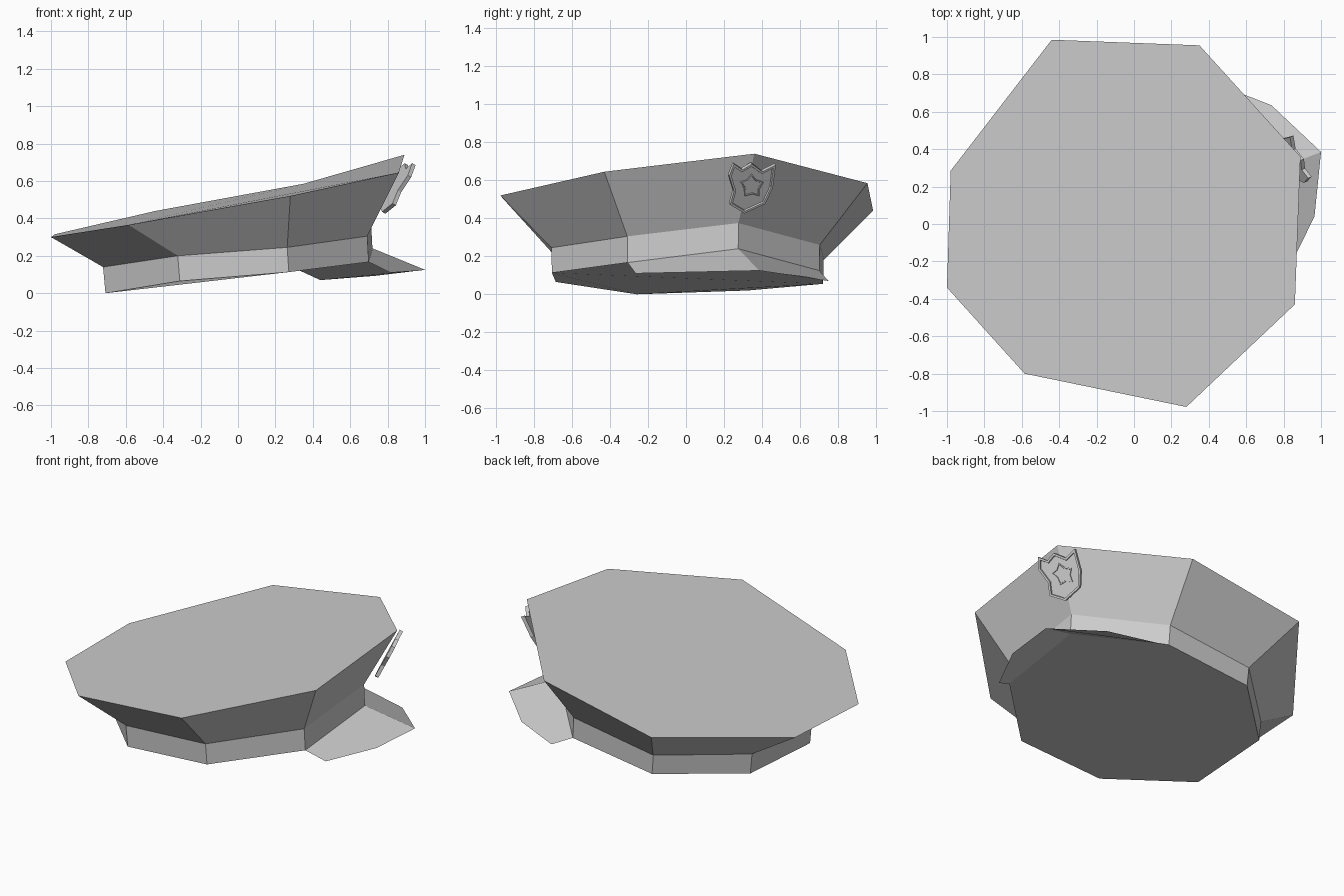
import bpy, bmesh, math
from mathutils import Vector

# Remove the default cube
cube = bpy.data.objects.get("Cube")
if cube:
    bpy.data.objects.remove(cube, do_unlink=True)

# Single grey material
GREY = (0.6, 0.6, 0.6, 1.0)
grey = bpy.data.materials.new("plain_grey")
grey.use_nodes = True
grey.diffuse_color = GREY
grey.node_tree.nodes["Principled BSDF"].inputs["Base Color"].default_value = GREY


def finish(name, bm, closed=True):
    """Turn a bmesh into a named flat-shaded object."""
    if closed:
        bmesh.ops.recalc_face_normals(bm, faces=bm.faces)
    mesh = bpy.data.meshes.new(name)
    bm.to_mesh(mesh)
    bm.free()
    mesh.materials.append(grey)
    obj = bpy.data.objects.new(name, mesh)
    bpy.context.scene.collection.objects.link(obj)
    return obj


def bridge(bm, low, high):
    """Join two rings with quads."""
    n = len(low)
    for i in range(n):
        j = (i + 1) % n
        bm.faces.new((low[i], low[j], high[j], high[i]))


# Rings run counter-clockwise from the back right corner
top_ring = [(-0.44, 0.985, 0.44), (-0.98, 0.285, 0.315), (-1.0, -0.34, 0.30),
            (-0.585, -0.80, 0.365), (0.28, -0.978, 0.52), (0.86, -0.43, 0.645),
            (0.89, 0.36, 0.74), (0.35, 0.955, 0.585)]
band_heights = [0.18, 0.15, 0.14, 0.20, 0.245, 0.305, 0.375, 0.26]
foot_heights = [0.055, 0.02, 0.0, 0.065, 0.113, 0.167, 0.24, 0.125]


def octagon(radius, heights, shift):
    ring = []
    for i, z in enumerate(heights):
        a = math.radians(110.5 + 45 * i)
        ring.append((radius * math.cos(a) + shift, radius * math.sin(a) + 0.008, z))
    return ring


band_ring = octagon(0.765, band_heights, -0.005)
foot_ring = octagon(0.762, foot_heights, 0.005)

# Cap body: closed base, upright band, flared crown, flat sloping top
bm = bmesh.new()
foot, band, top = [[bm.verts.new(p) for p in ring]
                   for ring in (foot_ring, band_ring, top_ring)]
bridge(bm, foot, band)
bridge(bm, band, top)
bm.faces.new(top)
bm.faces.new(list(reversed(foot)))
finish("cap_body", bm)

# Visor: thin sheet fanning out from the foot of the band
bm = bmesh.new()
side_a, middle, side_b = [bm.verts.new(foot_ring[i]) for i in (5, 6, 7)]
rim = [bm.verts.new(p) for p in [(0.815, -0.265, 0.11), (0.965, 0.04, 0.12),
                                 (1.0, 0.385, 0.125), (0.735, 0.635, 0.093),
                                 (0.44, 0.75, 0.07)]]
bm.faces.new((side_a, rim[0], rim[1], rim[2], middle))
bm.faces.new((middle, rim[2], rim[3], rim[4], side_b))
finish("visor", bm, closed=False)

# Badge plane leans outward over the visor
NORMAL = Vector((1, 0.43, -0.53)).normalized()


def on_badge(y, z, lift=0.0):
    x = 0.77 - 0.43 * (y - 0.30) + 0.53 * (z - 0.435)
    return Vector((x, y, z)) + NORMAL * lift


def emblem(name, outline, lift, depth, border, sink):
    """Raised plate with a border and a sunken middle."""
    bm = bmesh.new()
    base = [bm.verts.new(on_badge(y, z, lift)) for y, z in outline]
    front = [bm.verts.new(on_badge(y, z, lift + depth)) for y, z in outline]
    bridge(bm, base, front)
    bm.faces.new(list(reversed(base)))
    face = bm.faces.new(front)
    bm.normal_update()
    bmesh.ops.inset_individual(bm, faces=[face], thickness=border, use_even_offset=True)
    ring = list(face.verts)
    bmesh.ops.inset_individual(bm, faces=[face], thickness=0.002, use_even_offset=True)
    bmesh.ops.translate(bm, verts=list(face.verts), vec=-NORMAL * sink)
    finish(name, bm)


shield = [(0.30, 0.435), (0.41, 0.485), (0.45, 0.57), (0.465, 0.69), (0.395, 0.655),
          (0.34, 0.695), (0.29, 0.665), (0.245, 0.695), (0.22, 0.63), (0.245, 0.55),
          (0.225, 0.48)]
emblem("badge_shield", shield, 0.0, 0.022, 0.012, 0.012)

star = []
for i in range(10):
    r = 0.042 if i % 2 else 0.064
    a = math.radians(90 + 36 * i)
    star.append((0.342 - r * math.cos(a + math.pi), 0.575 + r * math.sin(a)))
emblem("badge_star", star, 0.008, 0.010, 0.006, 0.005)
